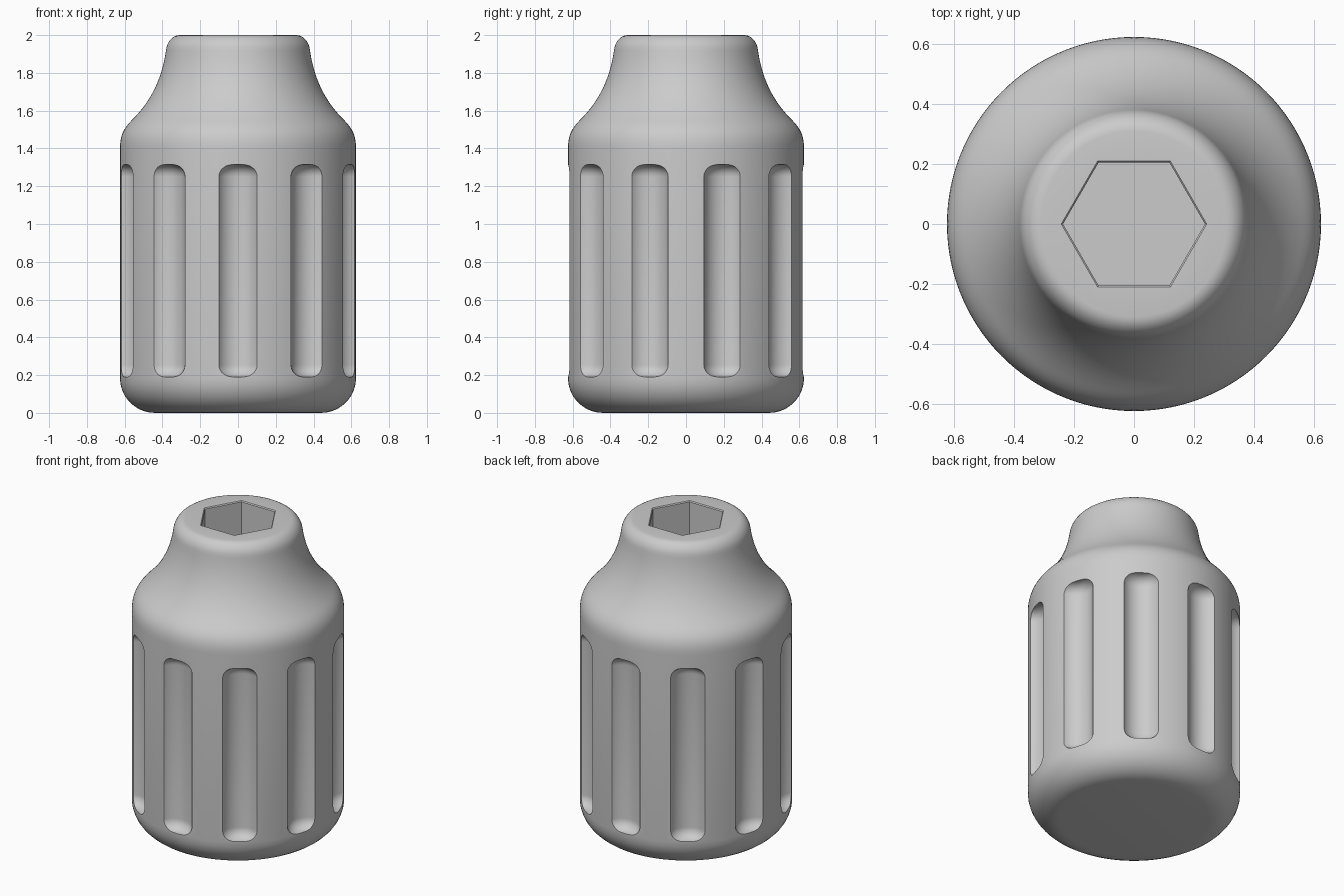
import bpy, bmesh, math
from mathutils import Matrix, Vector
from mathutils.geometry import interpolate_bezier

cube = bpy.data.objects.get("Cube")
if cube:
    bpy.data.objects.remove(cube)

grey = bpy.data.materials.new("plain grey")
grey.use_nodes = True
grey.diffuse_color = (0.6, 0.6, 0.6, 1)
grey.node_tree.nodes["Principled BSDF"].inputs["Base Color"].default_value = (0.6, 0.6, 0.6, 1)


def curve(a, b, c, d, n=10):
    """Points of a Bezier segment in (radius, height)."""
    return [tuple(p) for p in interpolate_bezier(*[Vector(p) for p in (a, b, c, d)], n)]


def fillet(a, corner, d, n=10):
    """Rounded corner from a to d."""
    k = 0.55
    b, c = [Vector(p).lerp(Vector(corner), k) for p in (a, d)]
    return curve(a, b, c, d, n)


def lathe(bm, profile, steps):
    """Revolve a profile round the z axis; returns the new vertices."""
    old = set(bm.verts)
    verts = [bm.verts.new((r, 0, z)) for r, z in profile]
    edges = [bm.edges.new(pair) for pair in zip(verts, verts[1:])]
    bmesh.ops.spin(bm, geom=verts + edges, cent=(0, 0, 0), axis=(0, 0, 1),
                   angle=math.tau, steps=steps)
    new = [v for v in bm.verts if v not in old]
    bmesh.ops.remove_doubles(bm, verts=new, dist=0.0001)
    return [v for v in bm.verts if v not in old]


def finish(bm, name):
    bmesh.ops.recalc_face_normals(bm, faces=bm.faces)
    mesh = bpy.data.meshes.new(name)
    bm.to_mesh(mesh)
    bm.free()
    mesh.materials.append(grey)
    obj = bpy.data.objects.new(name, mesh)
    bpy.context.collection.objects.link(obj)
    return obj


# Turned body: rounded base, straight grip, flared shoulder, narrow neck
R = 0.625
profile = [(0, 0)]
profile += fillet((0.44, 0), (R, 0), (R, 0.185))
profile += curve((R, 1.40), (R, 1.48), (0.597, 1.515), (0.557, 1.555), 10)
profile += curve((0.557, 1.555), (0.442, 1.67), (0.398, 1.80), (0.381, 1.92), 14)[1:]
profile += fillet((0.381, 1.92), (0.374, 2), (0.31, 2), 8)[1:]
profile += [(0, 2)]
bm = bmesh.new()
lathe(bm, profile, 120)
body = finish(bm, "knob_body")

# Ten shallow upright grip grooves with rounded ends
bm = bmesh.new()
r, outset, low, high, bev = 0.118, 0.052, 0.19, 1.315, 0.065
groove = [(0, low)] + fillet((r - bev, low), (r, low), (r, low + bev), 8)
groove += fillet((r, high - bev), (r, high), (r - bev, high), 8) + [(0, high)]
for i in range(10):
    verts = lathe(bm, groove, 48)
    place = Matrix.Rotation(math.tau * i / 10, 4, "Z") @ Matrix.Translation((0, -R - outset, 0))
    bmesh.ops.transform(bm, matrix=place, verts=verts)
grooves = finish(bm, "groove_cutter")

# Hexagonal socket in the top, with a fine chamfer at its rim
bm = bmesh.new()
verts = lathe(bm, [(0, 1.5), (0.237, 1.5), (0.237, 1.994), (0.253, 2.01), (0, 2.01)], 6)
socket = finish(bm, "socket_cutter")

# Cut the body and tidy the shading
bpy.context.view_layer.objects.active = body
body.select_set(True)
for cutter in (grooves, socket):
    cut = body.modifiers.new(cutter.name, "BOOLEAN")
    cut.operation = "DIFFERENCE"
    cut.solver = "EXACT"
    cut.object = cutter
    bpy.ops.object.modifier_apply(modifier=cut.name)
    bpy.data.objects.remove(cutter)
bpy.ops.object.shade_smooth_by_angle(angle=math.radians(30))
